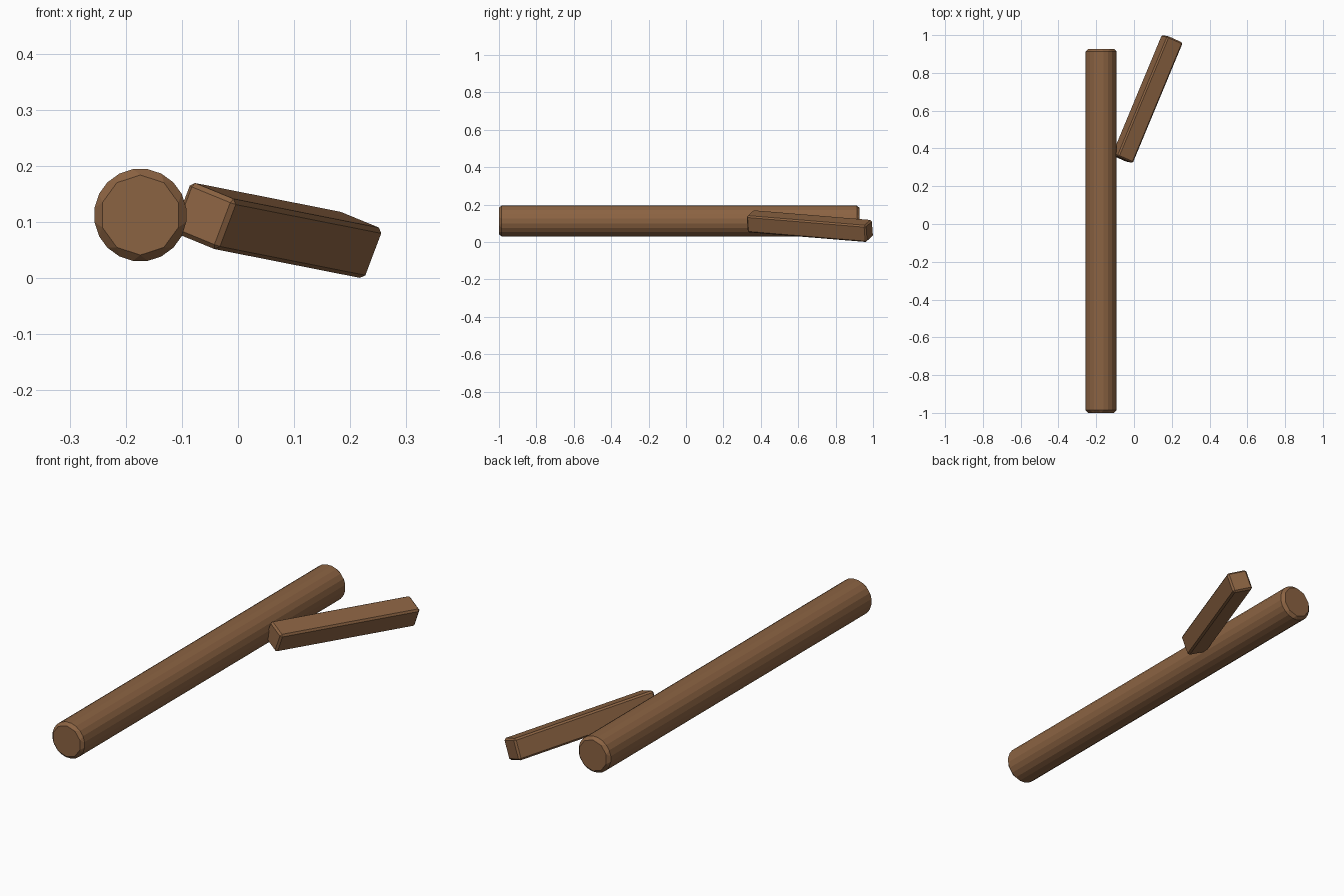
import bpy
from math import pi
from mathutils import Matrix, Vector

if "Cube" in bpy.data.objects:
    bpy.data.objects.remove(bpy.data.objects["Cube"])

bark = bpy.data.materials.new("bark")
bark.diffuse_color = (0.26, 0.125, 0.055, 1)
bark.use_nodes = True
bark.node_tree.nodes["Principled BSDF"].inputs["Base Color"].default_value = bark.diffuse_color


def finish(obj, name, width):
    """Name, colour and chamfer every edge of a part."""
    obj.name = name
    obj.data.materials.append(bark)
    bevel = obj.modifiers.new("chamfer", 'BEVEL')
    bevel.width = width
    bevel.segments = 1
    bevel.limit_method = 'NONE'


# Trunk: ten-sided log lying along y
y0, y1 = -1.0, 0.927
bpy.ops.mesh.primitive_cylinder_add(
    vertices=10, radius=0.086, depth=y1 - y0,
    location=(-0.174, (y0 + y1) / 2, 0.1125), rotation=(pi / 2, 0, 0))
finish(bpy.context.object, "log", 0.014)

# Branch: square stick leaning out from the log, drooping to the ground
length, side = 0.693, 0.096
along = Vector((0.3826, 0.92, -0.0757)).normalized()
across = Vector((0.854, -0.384, -0.351))
across = (across - along * across.dot(along)).normalized()
up = across.cross(along)
bpy.ops.mesh.primitive_cube_add(size=1)
branch = bpy.context.object
for v in branch.data.vertices:
    v.co = Vector((v.co.x * side, v.co.y * length, v.co.z * side))
axes = Matrix((across, along, up)).transposed().to_4x4()
branch.matrix_world = Matrix.Translation((0.0705, 0.662, 0.085)) @ axes
finish(branch, "branch", 0.008)
